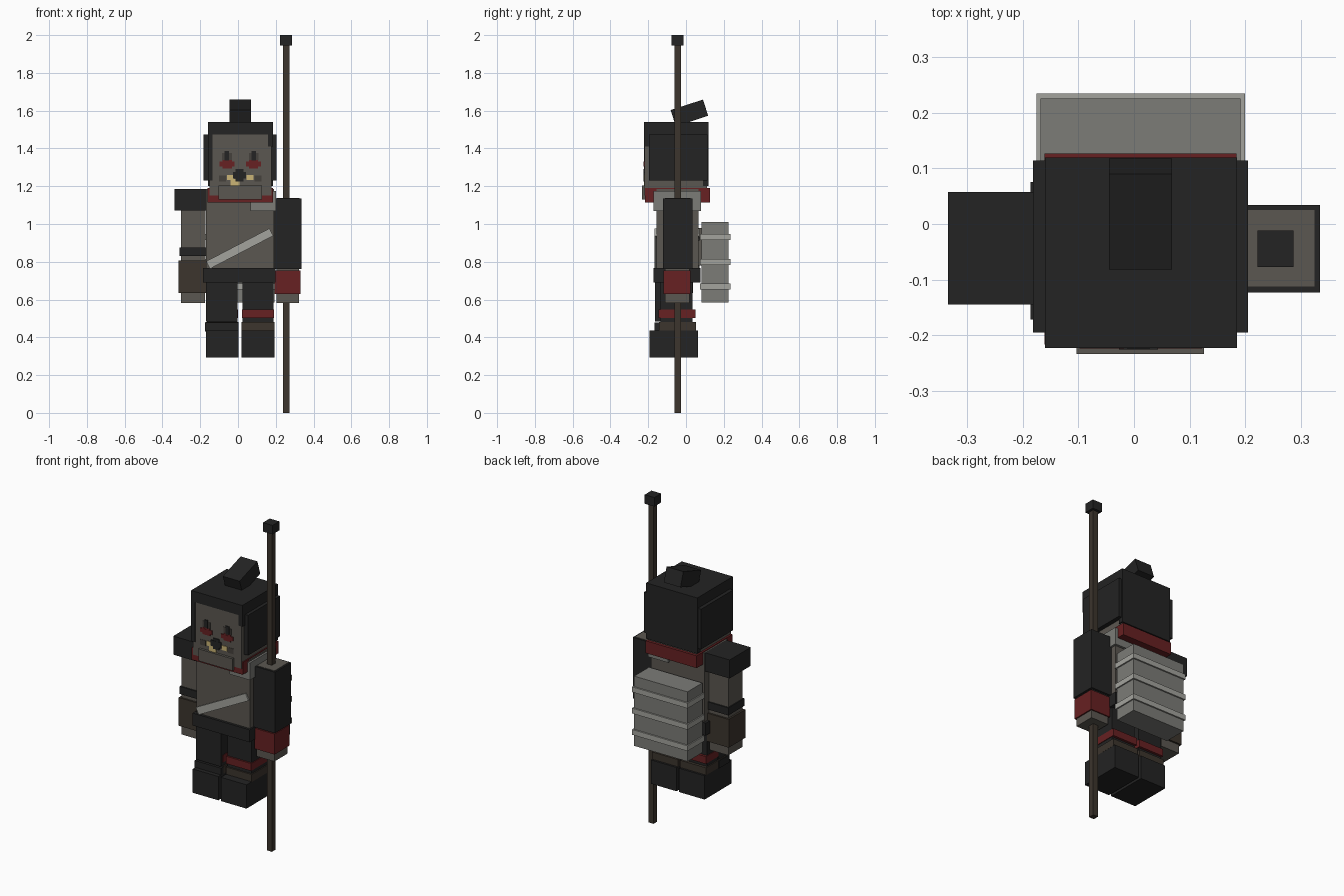
import bpy, bmesh, math
from mathutils import Matrix

cube = bpy.data.objects.get("Cube")
if cube:
    bpy.data.objects.remove(cube, do_unlink=True)


def material(name, r, g, b):
    m = bpy.data.materials.new(name)
    m.use_nodes = True
    m.diffuse_color = (r, g, b, 1)
    m.node_tree.nodes["Principled BSDF"].inputs["Base Color"].default_value = (r, g, b, 1)
    return m


black = material("charcoal cloth", .017, .017, .017)
skin = material("grey brown fur", .105, .095, .082)
shade = material("dark fur", .06, .052, .045)
grey = material("mid grey", .2, .2, .185)
light = material("light grey", .37, .37, .34)
red = material("dark red", .135, .015, .016)
brown = material("dark brown", .045, .035, .026)
cream = material("tooth cream", .6, .46, .18)


def box(name, mat, x, y, z, tilt=0, axis='X'):
    """Box from (min, max) ranges, optionally tilted about its centre."""
    bm = bmesh.new()
    bmesh.ops.create_cube(bm, size=1)
    bmesh.ops.scale(bm, vec=(x[1] - x[0], y[1] - y[0], z[1] - z[0]), verts=bm.verts)
    mesh = bpy.data.meshes.new(name)
    bm.to_mesh(mesh)
    bm.free()
    mesh.materials.append(mat)
    ob = bpy.data.objects.new(name, mesh)
    centre = [(a + b) / 2 for a, b in (x, y, z)]
    ob.matrix_world = Matrix.Translation(centre) @ Matrix.Rotation(math.radians(tilt), 4, axis)
    bpy.context.collection.objects.link(ob)
    return ob


# Head and hair
box("head", skin, (-.15, .178), (-.219, .11), (1.15, 1.5))
box("hair_top", black, (-.16, .185), (-.223, .12), (1.475, 1.54))
box("hair_back", black, (-.16, .185), (.09, .12), (1.2, 1.5))
box("right_hair_side", black, (-.182, -.145), (-.195, .114), (1.23, 1.475))
box("left_hair_side", black, (.17, .205), (-.195, .114), (1.23, 1.475))
box("right_forelock", black, (-.16, -.135), (-.222, -.18), (1.23, 1.48))
box("left_forelock", black, (.158, .185), (-.222, -.18), (1.41, 1.48))
box("topknot", black, (-.045, .068), (-.072, .108), (1.543, 1.633), 18)

# Face
box("chin", skin, (-.103, .126), (-.234, -.15), (1.13, 1.203))
for side, s in (("right", -1), ("left", 1)):
    def face(part, mat, a, b, z, depth):
        xs = sorted((.012 + s * a, .012 + s * b))
        box(side + "_" + part, mat, xs, (-.219 - depth, -.215), z)
    face("eye_socket", shade, .045, .097, (1.335, 1.375), .002)
    face("eye", black, .06, .084, (1.335, 1.386), .004)
    face("cheek_mark", red, .03, .11, (1.305, 1.33), .005)
    face("cheek_mark_drop", red, .045, .095, (1.295, 1.338), .004)
    face("mouth_corner", shade, .075, .112, (1.225, 1.258), .002)
    face("tooth", cream, .034, .07, (1.232, 1.26), .004)
box("lower_tooth", cream, (-.04, .008), (-.222, -.215), (1.203, 1.238))
box("nose", black, (-.027, .043), (-.226, -.215), (1.24, 1.275))
box("nose_bridge", black, (-.012, .028), (-.225, -.215), (1.225, 1.29))

# Torso, collar, sash and belt
box("torso", skin, (-.17, .19), (-.157, .066), (.7, 1.185))
box("collar", red, (-.161, .184), (-.217, .127), (1.115, 1.19))
box("shoulder_plate", grey, (.065, .202), (-.173, .08), (1.07, 1.175))
box("sash", light, (-.18, .198), (-.166, .072), (.848, .892), -27.5, 'Y')
box("belt", black, (-.186, .199), (-.172, .076), (.69, .766))

# Right arm
box("right_pauldron", black, (-.335, -.168), (-.145, .058), (1.072, 1.185))
box("right_upper_arm", skin, (-.303, -.172), (-.113, .025), (.79, 1.08))
box("right_arm_band", black, (-.309, -.168), (-.121, .033), (.83, .876))
box("right_bracer", brown, (-.314, -.168), (-.124, .036), (.636, .808))
box("right_hand", skin, (-.303, -.176), (-.113, .025), (.582, .65))

# Left arm
box("left_sleeve", black, (.19, .335), (-.123, .034), (.763, 1.135))
box("left_shoulder_top", skin, (.205, .325), (-.112, .025), (1.13, 1.137))
box("left_wrist", skin, (.203, .322), (-.11, .018), (.582, .8))
box("left_cuff", red, (.194, .33), (-.119, .025), (.63, .755))

# Staff
box("staff", brown, (.238, .272), (-.062, -.027), (0, 1.96))
box("staff_tip", black, (.222, .287), (-.077, -.012), (1.945, 2))

# Legs
for side, x in (("right", -.084), ("left", .106)):
    def leg(part, mat, half, y, z):
        box(side + "_" + part, mat, (x - half, x + half), y, z)
    leg("trouser", black, .081, (-.135, .035), (.42, .72))
    leg("red_wrap", red, .085, (-.146, .05), (.503, .548))
    leg("brown_wrap", brown, .087, (-.144, .052), (.435, .481))
    leg("boot", black, .0865, (-.193, .064), (.292, .437))
box("right_shin_guard", black, (-.17, -.002), (-.163, -.07), (.484, .71))
box("right_ankle_guard", black, (-.175, .003), (-.168, -.07), (.432, .478))

# Backpack and its straps
box("backpack", grey, (-.168, .192), (.083, .226), (.585, 1.01))
for i in range(3):
    z = .654 + i * .13
    box("backpack_strap_%d" % (i + 1), light, (-.175, .2), (.074, .235), (z, z + .032))
box("backpack_mount", skin, (-.12, .14), (.06, .09), (.78, .98))
